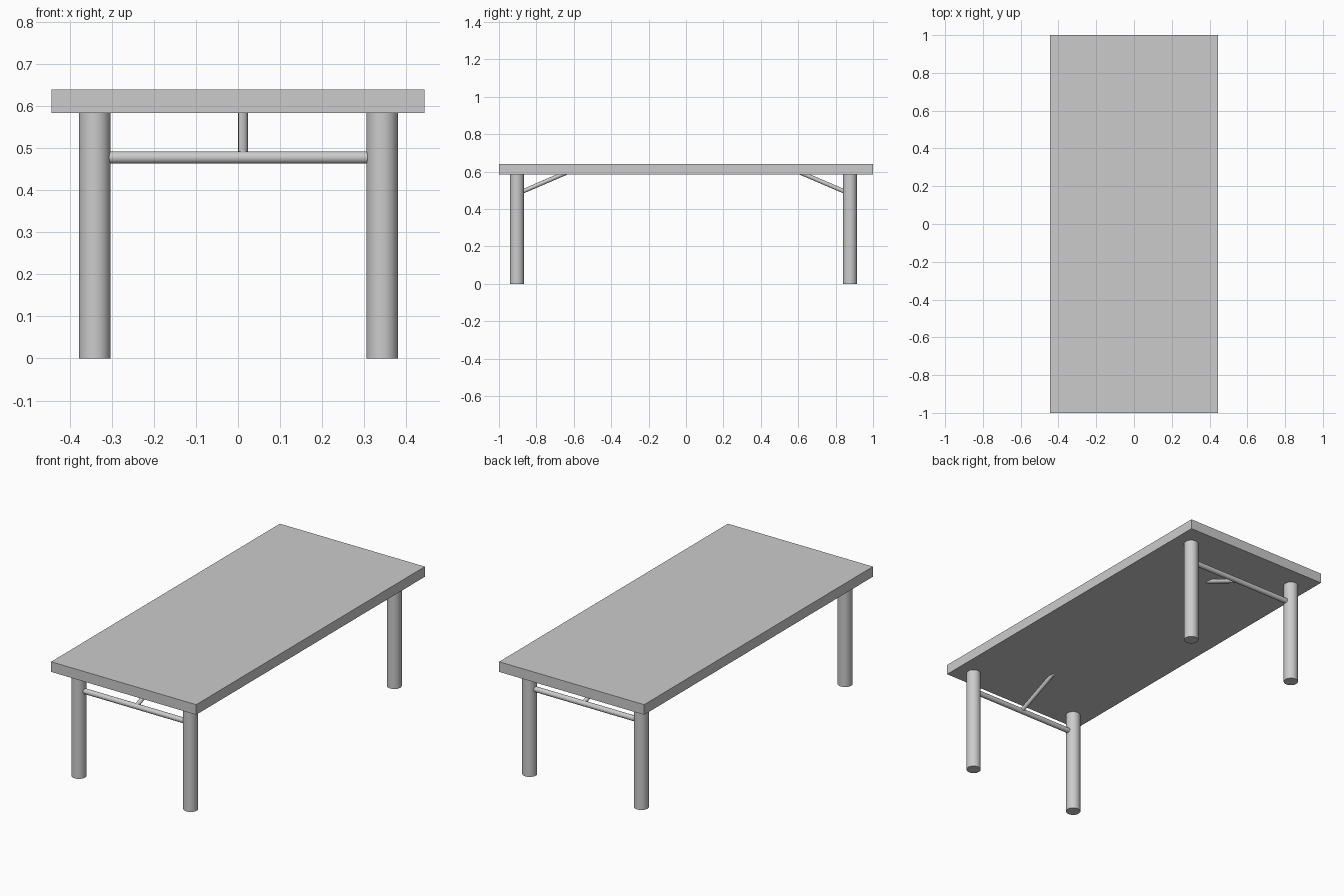
import bpy
from mathutils import Vector

cube = bpy.data.objects.get("Cube")
if cube:
    bpy.data.objects.remove(cube, do_unlink=True)

grey = bpy.data.materials.new("light_grey")
grey.use_nodes = True
colour = (0.6, 0.6, 0.6, 1)
grey.diffuse_color = colour
grey.node_tree.nodes["Principled BSDF"].inputs["Base Color"].default_value = colour


def rod(name, start, end, radius, sides=48):
    """Smooth round bar between two points."""
    start, end = Vector(start), Vector(end)
    axis = end - start
    bpy.ops.mesh.primitive_cylinder_add(
        vertices=sides, radius=radius, depth=axis.length, location=(start + end) / 2)
    obj = bpy.context.object
    obj.rotation_euler = axis.to_track_quat("Z", "Y").to_euler()
    obj.name = name
    obj.data.materials.append(grey)
    bpy.ops.object.shade_smooth_by_angle()
    return obj


# Tabletop slab
TOP, UNDERSIDE = 0.64, 0.584
bpy.ops.mesh.primitive_cube_add(size=1, location=(0, 0, (TOP + UNDERSIDE) / 2))
tabletop = bpy.context.object
tabletop.name = "tabletop"
tabletop.scale = (0.888, 2, TOP - UNDERSIDE)
tabletop.data.materials.append(grey)

# Leg frames at both ends: two legs, a crossbar and a slanted brace
LEFT, RIGHT, BAR_Z, BRACE_X = 0.343, -0.341, 0.478, 0.012
for end, y, inward in (("front", -0.904, 1), ("back", 0.877, -1)):
    for side, x in (("left", LEFT), ("right", RIGHT)):
        rod(f"{end}_{side}_leg", (x, y, 0), (x, y, UNDERSIDE), 0.0375)
    rod(f"{end}_crossbar", (RIGHT, y, BAR_Z), (LEFT, y, BAR_Z), 0.0145, 32)
    rod(f"{end}_brace", (BRACE_X, y, BAR_Z + 0.003),
        (BRACE_X, y + inward * 0.275, UNDERSIDE + 0.015), 0.0115, 32)
